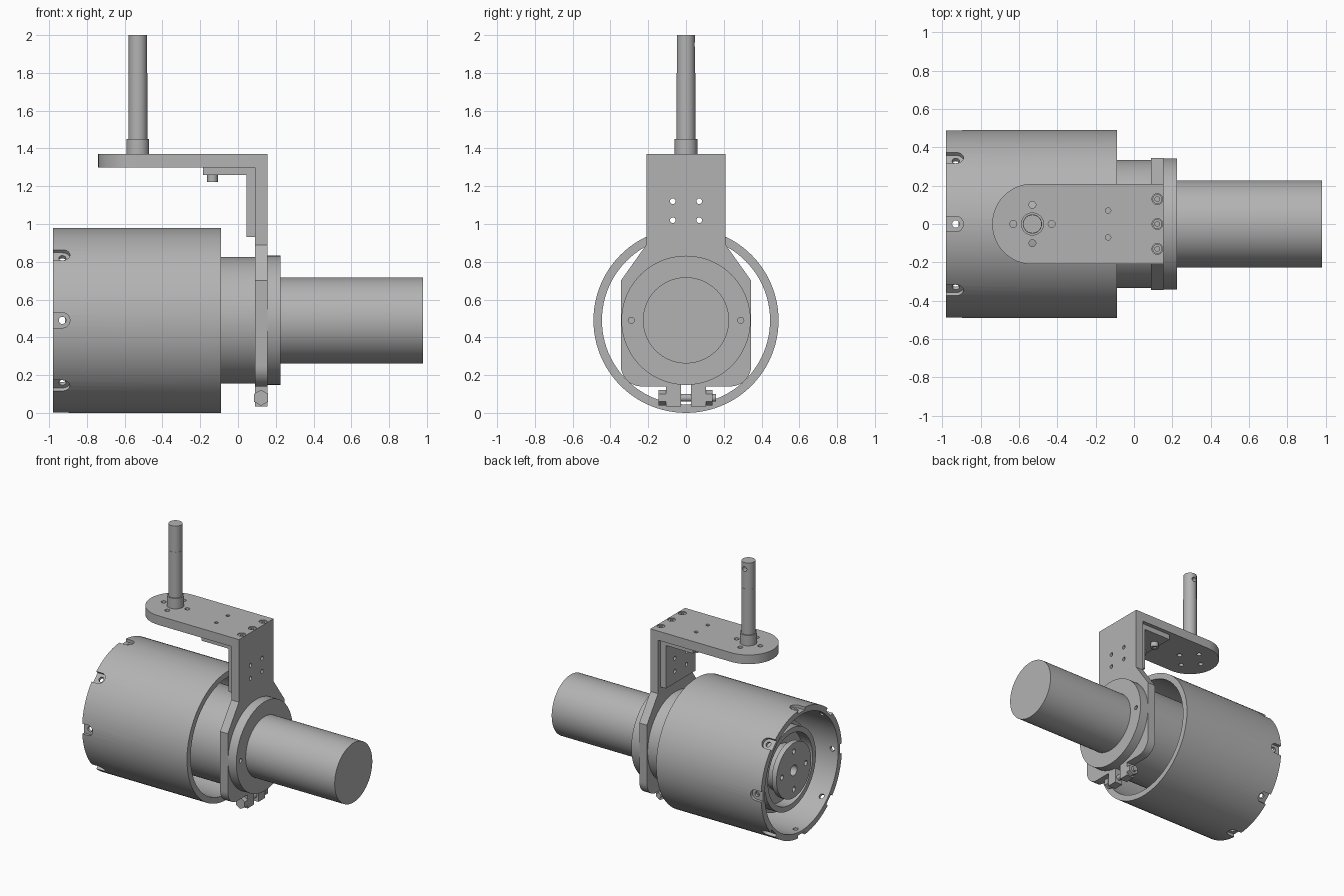
import bpy, bmesh
from math import pi, sin, cos, radians
from mathutils import Vector, Matrix

if "Cube" in bpy.data.objects:
    bpy.data.objects.remove(bpy.data.objects["Cube"])

AXIS_Z = 0.49   # height of the motor axis

grey = bpy.data.materials.new("machined grey")
grey.use_nodes = True
grey.diffuse_color = (0.45, 0.45, 0.45, 1)
grey.node_tree.nodes["Principled BSDF"].inputs["Base Color"].default_value = (0.45, 0.45, 0.45, 1)


def finish(name, bm):
    bmesh.ops.recalc_face_normals(bm, faces=bm.faces)
    mesh = bpy.data.meshes.new(name)
    bm.to_mesh(mesh)
    bm.free()
    obj = bpy.data.objects.new(name, mesh)
    bpy.context.collection.objects.link(obj)
    mesh.materials.append(grey)
    smooth(mesh)
    return obj


def smooth(mesh):
    mesh.shade_smooth()
    mesh.set_sharp_from_angle(angle=radians(30))


def cyl(name, r, a, b, segs=32):
    """Cylinder of radius r from point a to point b."""
    a, b = Vector(a), Vector(b)
    bm = bmesh.new()
    turn = (b - a).to_track_quat('Z', 'Y').to_matrix().to_4x4()
    bmesh.ops.create_cone(bm, cap_ends=True, segments=segs, radius1=r, radius2=r,
                          depth=(b - a).length, matrix=Matrix.Translation((a + b) / 2) @ turn)
    return finish(name, bm)


def lathe(name, profile, steps=96):
    """Spin a closed (x, radius) outline around the motor axis."""
    bm = bmesh.new()
    vs = [bm.verts.new((x, 0, AXIS_Z + r)) for x, r in profile]
    es = [bm.edges.new((vs[i], vs[(i + 1) % len(vs)])) for i in range(len(vs))]
    bmesh.ops.spin(bm, geom=vs + es, cent=(0, 0, AXIS_Z), axis=(1, 0, 0),
                   angle=2 * pi, steps=steps, use_merge=True)
    bmesh.ops.remove_doubles(bm, verts=bm.verts, dist=1e-5)
    return finish(name, bm)


def plate(name, outline, axis, lo, hi):
    """Extrude a 2D outline along one axis."""
    place = {'X': lambda p, h: (h, p[0], p[1]),
             'Y': lambda p, h: (p[0], h, p[1]),
             'Z': lambda p, h: (p[0], p[1], h)}[axis]
    bm = bmesh.new()
    face = bm.faces.new([bm.verts.new(place(p, lo)) for p in outline])
    ext = bmesh.ops.extrude_face_region(bm, geom=[face])
    shift = Vector(place((0, 0), hi - lo))
    bmesh.ops.translate(bm, vec=shift, verts=[v for v in ext["geom"] if isinstance(v, bmesh.types.BMVert)])
    return finish(name, bm)


def cut(obj, cutters):
    """Subtract the cutters, bake the result and discard them."""
    for c in cutters:
        mod = obj.modifiers.new("cut", 'BOOLEAN')
        mod.operation, mod.solver, mod.object = 'DIFFERENCE', 'EXACT', c
    bpy.context.view_layer.update()
    baked = bpy.data.meshes.new_from_object(obj.evaluated_get(bpy.context.evaluated_depsgraph_get()))
    obj.modifiers.clear()
    obj.data = baked
    smooth(baked)
    for c in cutters:
        bpy.data.objects.remove(c)


def arc(cx, cy, r, a0, a1, n=32):
    return [(cx + r * cos(a0 + (a1 - a0) * i / n), cy + r * sin(a0 + (a1 - a0) * i / n))
            for i in range(n + 1)]


# Outer shell: open tube with eight screw pockets round the rear rim
shell = lathe("outer_shell", [(-0.98, 0.445), (-0.98, 0.49), (-0.09, 0.49), (-0.09, 0.445)])
cutters = []
slot = [(-1.05, 0.04), (-1.05, -0.04)] + arc(-0.93, 0, 0.04, -pi / 2, pi / 2, 16)
for i in range(8):
    spin = Matrix.Translation((0, 0, AXIS_Z)) @ Matrix.Rotation(i * pi / 4, 4, 'X')
    pocket = plate("pocket_cutter", slot, 'Z', 0.466, 0.6)
    hole = cyl("hole_cutter", 0.019, (-0.93, 0, 0.35), (-0.93, 0, 0.6), 20)
    for c in (pocket, hole):
        c.data.transform(spin)
        cutters.append(c)
cut(shell, cutters)

# Gearbox body with recessed rear face and a front collar
body = lathe("gearbox_body", [(-0.80, 0), (-0.80, 0.27), (-0.885, 0.27), (-0.885, 0.31),
                              (-0.80, 0.31), (-0.80, 0.335), (0.155, 0.335), (0.155, 0.342),
                              (0.225, 0.342), (0.225, 0)])
cut(body, [cyl("screw_cutter", 0.016, (0.2, s * 0.29, AXIS_Z), (0.3, s * 0.29, AXIS_Z), 20)
           for s in (-1, 1)])

# Output flange with bolt circle
flange = lathe("output_flange", [(-0.915, 0), (-0.915, 0.21), (-0.875, 0.21), (-0.875, 0.17),
                                 (-0.795, 0.17), (-0.795, 0)])
holes = [cyl("centre_cutter", 0.04, (-1, 0, AXIS_Z), (-0.84, 0, AXIS_Z))]
for i in range(4):
    y, z = 0.145 * cos(i * pi / 2), AXIS_Z + 0.145 * sin(i * pi / 2)
    holes.append(cyl("bolt_cutter", 0.019, (-1, y, z), (-0.85, y, z), 20))
cut(flange, holes)

# Motor
cyl("motor", 0.228, (0.22, 0, AXIS_Z), (0.98, 0, AXIS_Z), 96)

# Clamp plate: half outline mirrored, with two ears below the split
half = [(0.026, 0.15), (0.026, 0.035), (0.105, 0.035), (0.105, 0.14)]
half += arc(0.235, 0.25, 0.11, -pi / 2, 0, 8)
half += [(0.345, 0.70), (0.21, 0.89), (0.21, 1.30)]
clamp = plate("clamp_plate", half + [(-y, z) for y, z in reversed(half)], 'X', 0.09, 0.155)
cut(clamp, [cyl("bore_cutter", 0.336, (0, 0, AXIS_Z), (0.3, 0, AXIS_Z), 96)]
    + [cyl("hole_cutter", 0.015, (0, y, z), (0.3, y, z), 20)
       for y in (-0.07, 0.07) for z in (1.02, 1.12)])

# Clamp bolt, head and nut
cyl("clamp_bolt", 0.021, (0.122, -0.11, 0.08), (0.122, 0.16, 0.08), 24)
cyl("clamp_bolt_head", 0.042, (0.122, -0.145, 0.08), (0.122, -0.105, 0.08), 6)
cyl("clamp_nut", 0.042, (0.122, 0.105, 0.08), (0.122, 0.14, 0.08), 6)

# Top arm with rounded end, through holes and counterbored screws
arm = plate("top_arm", [(0.155, -0.21), (0.155, 0.21)] + arc(-0.53, 0, 0.21, pi / 2, 3 * pi / 2),
            'Z', 1.30, 1.37)
drills = [cyl("hole_cutter", 0.018, (-0.53 + dx, dy, 1.2), (-0.53 + dx, dy, 1.5), 20)
          for dx, dy in ((0.1, 0), (-0.1, 0), (0, 0.1), (0, -0.1))]
drills += [cyl("hole_cutter", 0.014, (-0.135, y, 1.36), (-0.135, y, 1.5), 20) for y in (-0.07, 0.07)]
drills += [cyl("bore_cutter", 0.028, (0.122, y, 1.345), (0.122, y, 1.5), 24) for y in (-0.13, 0, 0.13)]
cut(arm, drills)
for y in (-0.13, 0, 0.13):
    head = cyl("arm_screw", 0.025, (0.122, y, 1.34), (0.122, y, 1.365), 24)
    cut(head, [cyl("socket_cutter", 0.013, (0.122, y, 1.35), (0.122, y, 1.4), 6)])

# Inner angle bracket and its two screws
angle = plate("angle_bracket", [(0.09, 0.93), (0.09, 1.30), (-0.185, 1.30), (-0.185, 1.26),
                                (0.045, 1.26), (0.045, 0.93)], 'Y', -0.18, 0.18)
cut(angle, [cyl("hole_cutter", 0.015, (0, y, z), (0.3, y, z), 20)
            for y in (-0.07, 0.07) for z in (1.02, 1.12)])
for y in (-0.07, 0.07):
    head = cyl("bracket_screw", 0.028, (-0.135, y, 1.222), (-0.135, y, 1.262), 24)
    cut(head, [cyl("socket_cutter", 0.014, (-0.135, y, 1.2), (-0.135, y, 1.24), 6)])

# Upright rod with collar and a cross hole near the tip
cyl("rod_collar", 0.06, (-0.53, 0, 1.365), (-0.53, 0, 1.45), 48)
cyl("rod_lower", 0.05, (-0.53, 0, 1.44), (-0.53, 0, 1.80), 48)
tip = cyl("rod_upper", 0.0485, (-0.53, 0, 1.79), (-0.53, 0, 2.0), 48)
cut(tip, [cyl("hole_cutter", 0.018, (-0.53, 0.01, 1.95), (-0.53, 0.1, 1.95), 20)])
